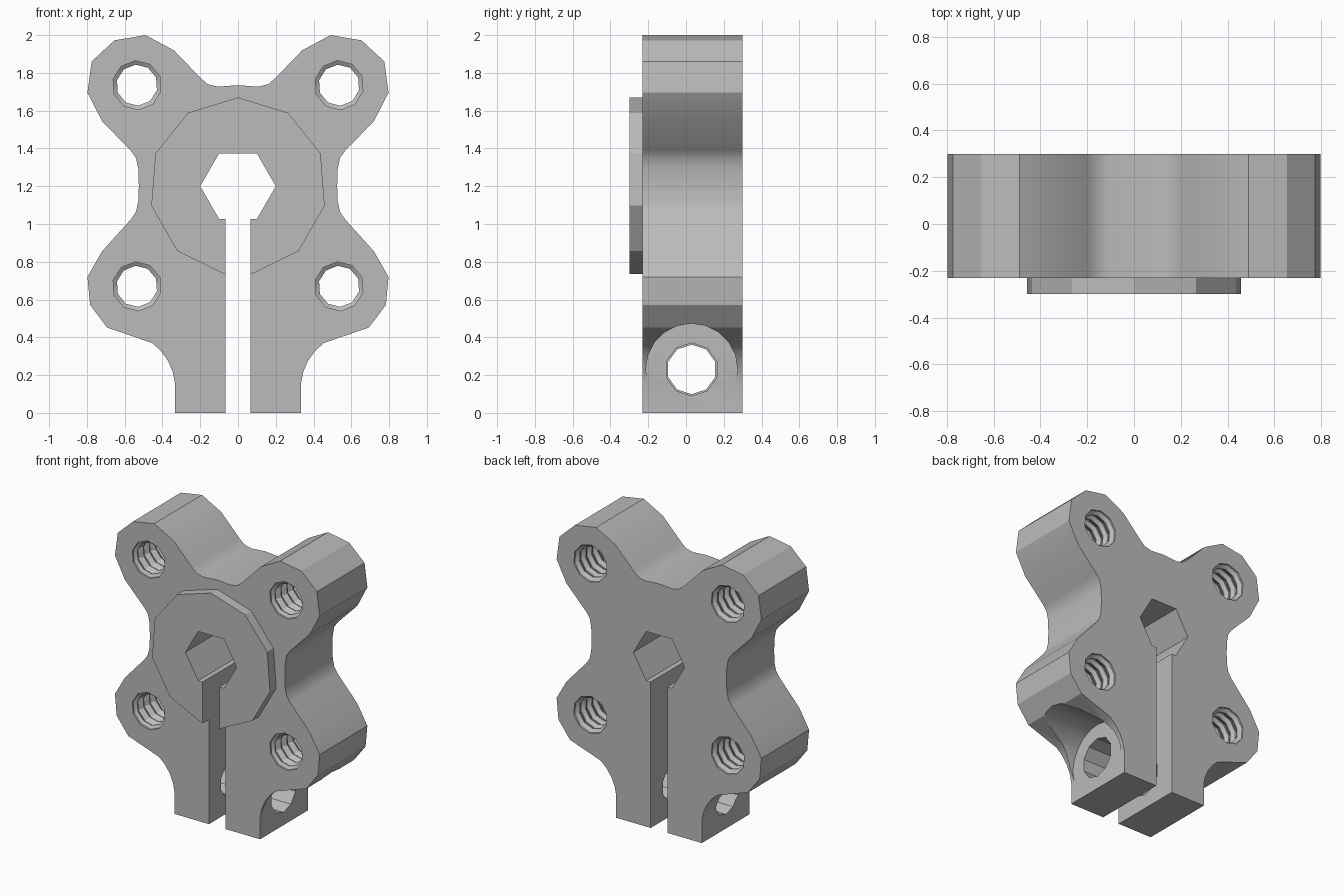
import bpy, bmesh, math
from mathutils import Matrix

if "Cube" in bpy.data.objects:
    bpy.data.objects.remove(bpy.data.objects["Cube"])

Y_FRONT, Y_BACK = -0.23, 0.30


def finish(name, bm):
    bmesh.ops.recalc_face_normals(bm, faces=bm.faces)
    me = bpy.data.meshes.new(name)
    bm.to_mesh(me)
    bm.free()
    ob = bpy.data.objects.new(name, me)
    bpy.context.collection.objects.link(ob)
    return ob


def prism(name, pts, y0, y1):
    """Extrude an (x, z) outline along y."""
    bm = bmesh.new()
    face = bm.faces.new([bm.verts.new((x, y0, z)) for x, z in pts])
    ext = bmesh.ops.extrude_face_region(bm, geom=[face])["geom"]
    bmesh.ops.translate(bm, vec=(0, y1 - y0, 0),
                        verts=[v for v in ext if isinstance(v, bmesh.types.BMVert)])
    return finish(name, bm)


def lathe(name, profile, sides, matrix):
    """Closed solid from (radius, height) rings about local z."""
    bm = bmesh.new()
    rings = [[bm.verts.new((r * math.cos(2 * math.pi * i / sides),
                            r * math.sin(2 * math.pi * i / sides), h))
              for i in range(sides)] for r, h in profile]
    for a, b in zip(rings, rings[1:]):
        for i in range(sides):
            j = (i + 1) % sides
            bm.faces.new((a[i], a[j], b[j], b[i]))
    bm.faces.new(rings[0])
    bm.faces.new(rings[-1])
    bm.transform(matrix)
    return finish(name, bm)


def combine(target, other, operation):
    mod = target.modifiers.new(operation.lower(), 'BOOLEAN')
    mod.operation, mod.solver, mod.object = operation, 'EXACT', other
    bpy.context.view_layer.objects.active = target
    bpy.ops.object.modifier_apply(modifier=mod.name)
    bpy.data.objects.remove(other)


def mirrored(half):
    return half + [(-x, z) for x, z in reversed(half) if x > 1e-4]


# Four-lobed plate with two clamp legs
half = [(0, 1.735), (0.106, 1.727), (0.16, 1.74), (0.2, 1.775), (0.34, 1.92),
        (0.49, 2.0), (0.655, 1.972), (0.775, 1.86), (0.797, 1.695), (0.72, 1.545),
        (0.566, 1.386), (0.54, 1.35), (0.528, 1.29), (0.525, 1.2), (0.528, 1.12),
        (0.54, 1.065), (0.566, 1.026), (0.72, 0.855), (0.797, 0.72), (0.783, 0.571),
        (0.693, 0.452), (0.455, 0.37), (0.41, 0.33), (0.37, 0.275), (0.345, 0.215),
        (0.333, 0.155), (0.333, 0)]
hub = prism("clamp_hub", mirrored(half), Y_FRONT, Y_BACK)

# Raised faceted boss on the front
boss = [(0.47 * math.sin(math.radians(34.2 * i)),
         1.2 + 0.47 * math.cos(math.radians(34.2 * i))) for i in range(6)]
combine(hub, prism("boss", mirrored(boss), -0.30, 0.0), 'UNION')

# Hexagonal shaft bore and clamp slot
hexagon = [(0.2 * math.cos(math.pi * i / 3), 1.2 + 0.2 * math.sin(math.pi * i / 3))
           for i in range(6)]
combine(hub, prism("bore_cutter", hexagon, -0.5, 0.5), 'DIFFERENCE')
slot = [(-0.065, -0.1), (0.065, -0.1), (0.065, 1.1), (-0.065, 1.1)]
combine(hub, prism("slot_cutter", slot, -0.5, 0.5), 'DIFFERENCE')

# Threaded holes in the lobes
turns, pitch = 8, 0.53 / 8
thread = [(0.13, Y_FRONT - 0.05), (0.13, Y_FRONT + 0.012)]
for k in range(turns):
    h = Y_FRONT + k * pitch
    thread += [(0.109, h + 0.026), (0.109, h + 0.034), (0.132, h + 0.054), (0.132, h + 0.062)]
thread = thread[:-1] + [(0.13, Y_BACK + 0.05)]
for sx in (-1, 1):
    for z in (0.67, 1.735):
        place = (Matrix.Translation((sx * 0.535, 0, z)) @ Matrix.Rotation(-math.pi / 2, 4, 'X')
                 @ Matrix.Rotation(0.25, 4, 'Z'))
        combine(hub, lathe("thread_cutter", thread, 10, place), 'DIFFERENCE')

# Cross bolt hole through the legs, with a round seat for the bolt head on one side
across = Matrix.Translation((0, 0.03, 0.23)) @ Matrix.Rotation(math.pi / 2, 4, 'Y')
bolt = [(0.131, -1.2), (0.131, 0), (0.14, 0.001), (0.14, 1.2)]
combine(hub, lathe("bolt_cutter", bolt, 10, across), 'DIFFERENCE')
combine(hub, lathe("seat_cutter", [(0.243, 0.3335), (0.243, 1.2)], 20, across), 'DIFFERENCE')

# Single grey finish
grey = bpy.data.materials.new("grey_metal")
grey.diffuse_color = (0.5, 0.5, 0.5, 1)
grey.use_nodes = True
grey.node_tree.nodes["Principled BSDF"].inputs["Base Color"].default_value = grey.diffuse_color
hub.data.materials.clear()
hub.data.materials.append(grey)
for p in hub.data.polygons:
    p.material_index = 0

bpy.ops.object.select_all(action='DESELECT')
hub.select_set(True)
bpy.context.view_layer.objects.active = hub
bpy.ops.object.shade_smooth_by_angle(angle=math.radians(28))
